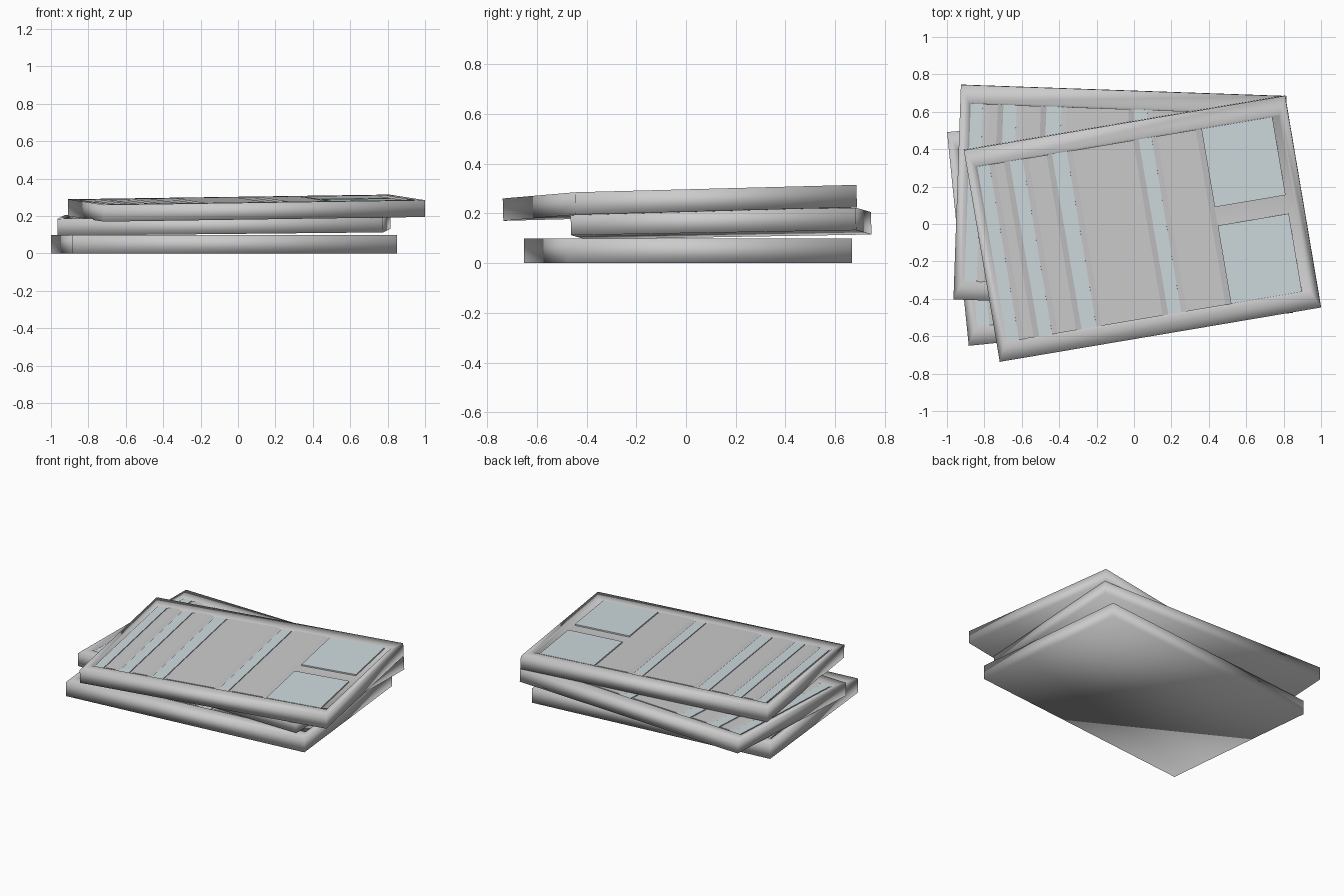
import bpy, bmesh, math
from mathutils import Matrix

if "Cube" in bpy.data.objects:
    bpy.data.objects.remove(bpy.data.objects["Cube"])

L, W = 1.742, 1.148          # tray footprint
IN_U, IN_V = 0.80, 0.475     # half size of the recessed field
DEPTH = 0.012

glass = bpy.data.materials.new("pale_blue")
glass.diffuse_color = (0.62, 0.71, 0.73, 1)
glass.use_nodes = True
glass.node_tree.nodes["Principled BSDF"].inputs["Base Color"].default_value = glass.diffuse_color


def finish(name, bm, matrix, mat=None, smooth=False):
    bmesh.ops.recalc_face_normals(bm, faces=bm.faces[:])
    mesh = bpy.data.meshes.new(name)
    bm.to_mesh(mesh)
    bm.free()
    for p in mesh.polygons:
        p.use_smooth = smooth
    if mat:
        mesh.materials.append(mat)
    ob = bpy.data.objects.new(name, mesh)
    bpy.context.collection.objects.link(ob)
    ob.matrix_world = matrix
    return ob


def add_block(bm, u0, u1, v0, v1, z0, z1, taper=0.0):
    """Box with an optionally narrower top."""
    def ring(t, z):
        return [bm.verts.new(p) for p in ((u0 + t, v0, z), (u1 - t, v0, z),
                                          (u1 - t, v1, z), (u0 + t, v1, z))]
    lo, hi = ring(0, z0), ring(taper, z1)
    bm.faces.new(lo[::-1])
    bm.faces.new(hi)
    for i in range(4):
        j = (i + 1) % 4
        bm.faces.new((lo[i], lo[j], hi[j], hi[i]))


def tray(tag, x, y, top, thick, yaw, slope_u=0.0, slope_v=0.0):
    m = (Matrix.Translation((x, y, top)) @ Matrix.Rotation(math.radians(yaw), 4, 'Z')
         @ Matrix.Rotation(-slope_u, 4, 'Y') @ Matrix.Rotation(slope_v, 4, 'X'))

    # case: softly shaded box with a rim and shallow recess
    bm = bmesh.new()
    rings = []
    for hu, hv, z in ((L / 2, W / 2, -thick), (L / 2, W / 2, 0),
                      (IN_U + 0.03, IN_V + 0.01, 0), (IN_U + 0.02, IN_V, -DEPTH)):
        rings.append([bm.verts.new((su * hu, sv * hv, z))
                      for su, sv in ((-1, -1), (1, -1), (1, 1), (-1, 1))])
    for a, b in zip(rings, rings[1:]):
        for i in range(4):
            j = (i + 1) % 4
            bm.faces.new((a[i], a[j], b[j], b[i]))
    bm.faces.new(rings[0][::-1])
    bm.faces.new(rings[-1])
    finish(tag + "_case", bm, m, smooth=True)

    # pale strips and the two square panels
    bm = bmesh.new()
    for u0, u1 in ((-0.815, -0.75), (-0.64, -0.57), (-0.41, -0.33), (0.06, 0.13)):
        add_block(bm, u0, u1, -IN_V, IN_V, -DEPTH, -DEPTH + 0.006)
    for v0, v1 in ((-0.475, -0.05), (0.05, 0.475)):
        add_block(bm, 0.40, 0.785, v0, v1, -DEPTH, -DEPTH + 0.009)
    finish(tag + "_pale_panels", bm, m, glass)

    # low grey slats between the strips
    bm = bmesh.new()
    for u0, u1 in ((-0.75, -0.64), (-0.57, -0.41), (-0.33, 0.06), (0.13, 0.40)):
        add_block(bm, u0, u1, -IN_V, IN_V, -DEPTH, -0.001, 0.03)
    finish(tag + "_slats", bm, m)


tray("bottom_tray", -0.075, 0.008, 0.10, 0.10, 5.8)
tray("middle_tray", -0.075, 0.14, 0.204, 0.090, -2.0, 0.010, 0.0175)
tray("top_tray", 0.045, -0.026, 0.2875, 0.090, 9.6, 0.0143, 0.026)
